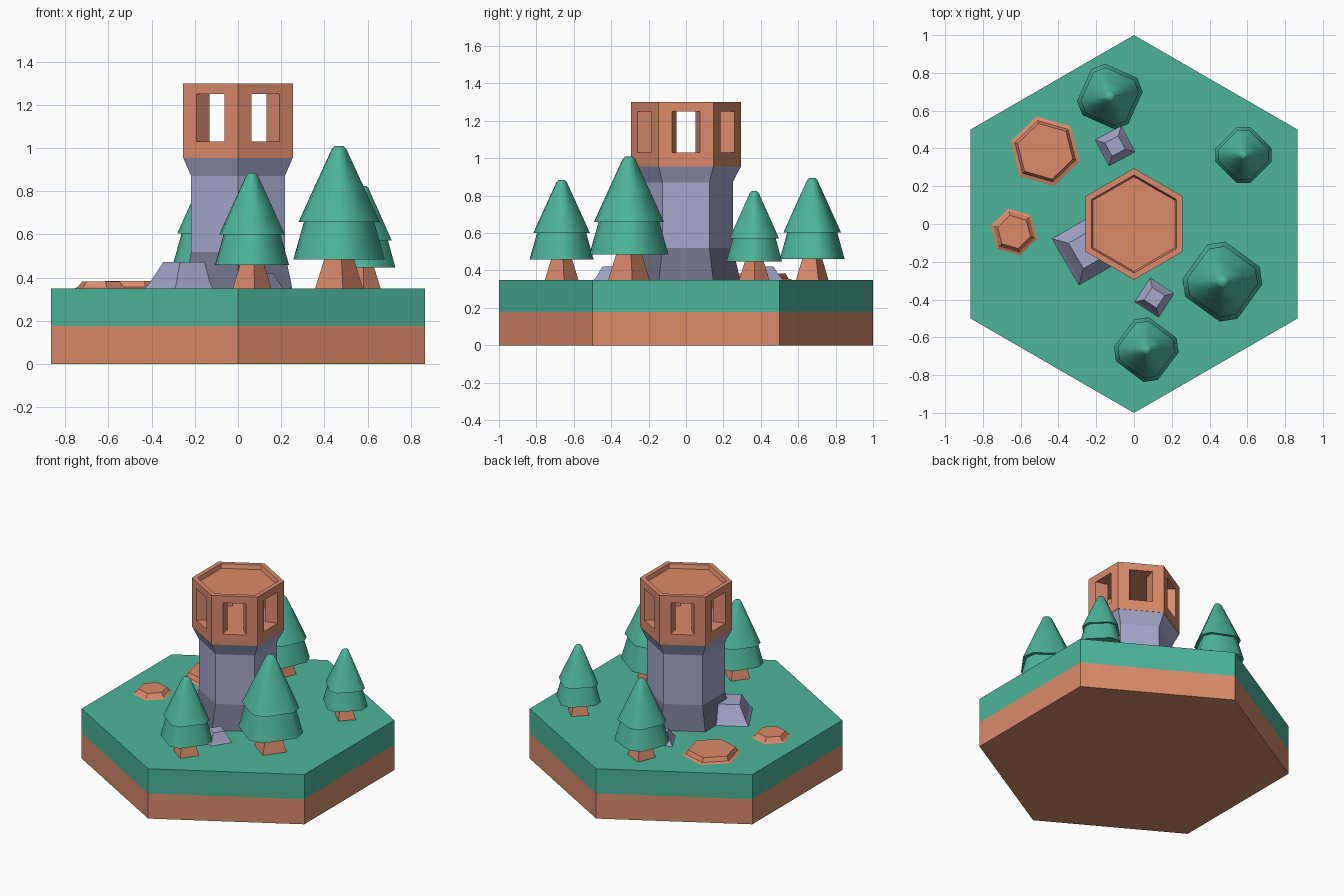
import bpy, bmesh, math
from math import radians, cos, sin

if "Cube" in bpy.data.objects:
    bpy.data.objects.remove(bpy.data.objects["Cube"])


def material(name, rgb):
    lin = [(c / 255 / 12.92) if c < 11 else ((c / 255 + 0.055) / 1.055) ** 2.4 for c in rgb]
    m = bpy.data.materials.new(name)
    m.diffuse_color = (*lin, 1)
    m.use_nodes = True
    m.node_tree.nodes["Principled BSDF"].inputs["Base Color"].default_value = m.diffuse_color
    return m


BROWN = material("clay brown", (217, 139, 106))
GREEN = material("leaf green", (77, 180, 153))
STONE = material("stone grey", (165, 167, 203))
DARK = material("dark stone grey", (113, 115, 136))


def regular(n, first):
    return [first + 360 * k / n for k in range(n)]


def stack(name, rings, angles, mats, loc=(0, 0, 0), split=None, smooth=False):
    """Closed solid from stacked polygon rings (radius, z); second material on one side of height split."""
    bm = bmesh.new()
    loops = [[bm.verts.new((r * cos(radians(a)), r * sin(radians(a)), z)) for a in angles]
             for r, z in rings]
    n = len(angles)
    for lo, hi in zip(loops, loops[1:]):
        for i in range(n):
            bm.faces.new((lo[i], lo[(i + 1) % n], hi[(i + 1) % n], hi[i]))
    bm.faces.new(loops[0][::-1])
    bm.faces.new(loops[-1])
    if split is not None:
        for f in bm.faces:
            f.material_index = int(f.calc_center_median().z > split)
    me = bpy.data.meshes.new(name)
    bm.to_mesh(me)
    bm.free()
    for m in mats:
        me.materials.append(m)
    ob = bpy.data.objects.new(name, me)
    ob.location = loc
    bpy.context.collection.objects.link(ob)
    if smooth:
        bpy.ops.object.select_all(action='DESELECT')
        ob.select_set(True)
        bpy.context.view_layer.objects.active = ob
        bpy.ops.object.shade_smooth_by_angle(angle=radians(60))
    return ob


HEX = regular(6, 30)
GROUND = 0.35

# Hexagonal ground tile: earth below, grass above
stack("ground_tile", [(1, 0), (1, 0.177), (1, GROUND)], HEX, [BROWN, GREEN], split=0.177)

# Tower shaft with dark flared foot and flared neck
stack("tower_shaft", [(0.29, GROUND), (0.25, 0.52), (0.25, 0.87), (0.293, 0.955)],
      HEX, [DARK, STONE], split=0.52)

# Lookout cabin with recessed roof
cabin = stack("lookout_cabin", [(0.295, 0.955), (0.295, 1.30), (0.26, 1.30), (0.25, 1.272)],
              HEX, [BROWN])

# Cutter: hollow room plus six windows narrowing towards the centre
apothem, half, inner = 0.2555, 0.075, 0.68
outline = []
for k in range(6):
    a = radians(60 * k)

    def at(side, s):
        x, y = apothem * s, half * side * s
        return (x * cos(a) - y * sin(a), x * sin(a) + y * cos(a))
    outline += [at(-1, inner), at(-1, 1.1), at(1, 1.1), at(1, inner)]
    c = a + radians(30)
    outline.append((0.295 * inner * cos(c), 0.295 * inner * sin(c)))
bm = bmesh.new()
face = bm.faces.new([bm.verts.new((x, y, 1.03)) for x, y in outline])
ext = bmesh.ops.extrude_face_region(bm, geom=[face])
bmesh.ops.translate(bm, vec=(0, 0, 0.22),
                    verts=[v for v in ext["geom"] if isinstance(v, bmesh.types.BMVert)])
bmesh.ops.recalc_face_normals(bm, faces=bm.faces)
me = bpy.data.meshes.new("window_cutter")
bm.to_mesh(me)
bm.free()
me.materials.append(BROWN)
cutter = bpy.data.objects.new("window_cutter", me)
cutter.hide_render = True
bpy.context.collection.objects.link(cutter)
mod = cabin.modifiers.new("windows", 'BOOLEAN')
mod.operation = 'DIFFERENCE'
mod.solver = 'EXACT'
mod.object = cutter
bpy.context.view_layer.objects.active = cabin
bpy.ops.object.modifier_apply(modifier=mod.name)
bpy.data.objects.remove(cutter)

# Pine trees: square trunk, two tiers with chamfered-square outline
for i, (x, y, s, turn) in enumerate([(0.468, -0.305, 1.0, 9), (0.065, -0.665, 0.81, 8),
                                     (-0.128, 0.675, 0.825, 21), (0.58, 0.365, 0.72, 0)], 1):
    corners = [turn + 90 * k + d for k in range(4) for d in (-13, 13)]

    def part(name, rings, angles, mat, smooth):
        stack(f"tree_{i}_{name}", [(r * s, z * s) for r, z in rings], angles, [mat],
              (x, y, GROUND), smooth=smooth)
    part("trunk", [(0.112, 0), (0.062, 0.16)], regular(4, turn), BROWN, False)
    part("lower_tier", [(0.212, 0.135), (0.16, 0.32)], corners, GREEN, True)
    part("upper_tier", [(0.188, 0.308), (0.11, 0.48), (0.034, 0.645), (0.02, 0.66)],
         corners, GREEN, True)


# Rocks and earth patches: low frustums with a slight foot
def mound(name, x, y, r, top, h, angles, mat):
    stack(name, [(r, 0), (r * 0.88, h * 0.2), (top, h)], angles, [mat], (x, y, GROUND))


mound("large_rock", -0.24, -0.13, 0.2, 0.11, 0.122, regular(4, 75), STONE)
mound("back_rock", -0.10, 0.413, 0.11, 0.056, 0.072, regular(4, 73), STONE)
mound("front_rock", 0.108, -0.39, 0.106, 0.056, 0.072, regular(4, 102), STONE)
mound("large_earth_patch", -0.47, 0.385, 0.19, 0.152, 0.035, regular(6, 104), BROWN)
mound("small_earth_patch", -0.635, -0.042, 0.127, 0.09, 0.033, regular(6, 104), BROWN)
